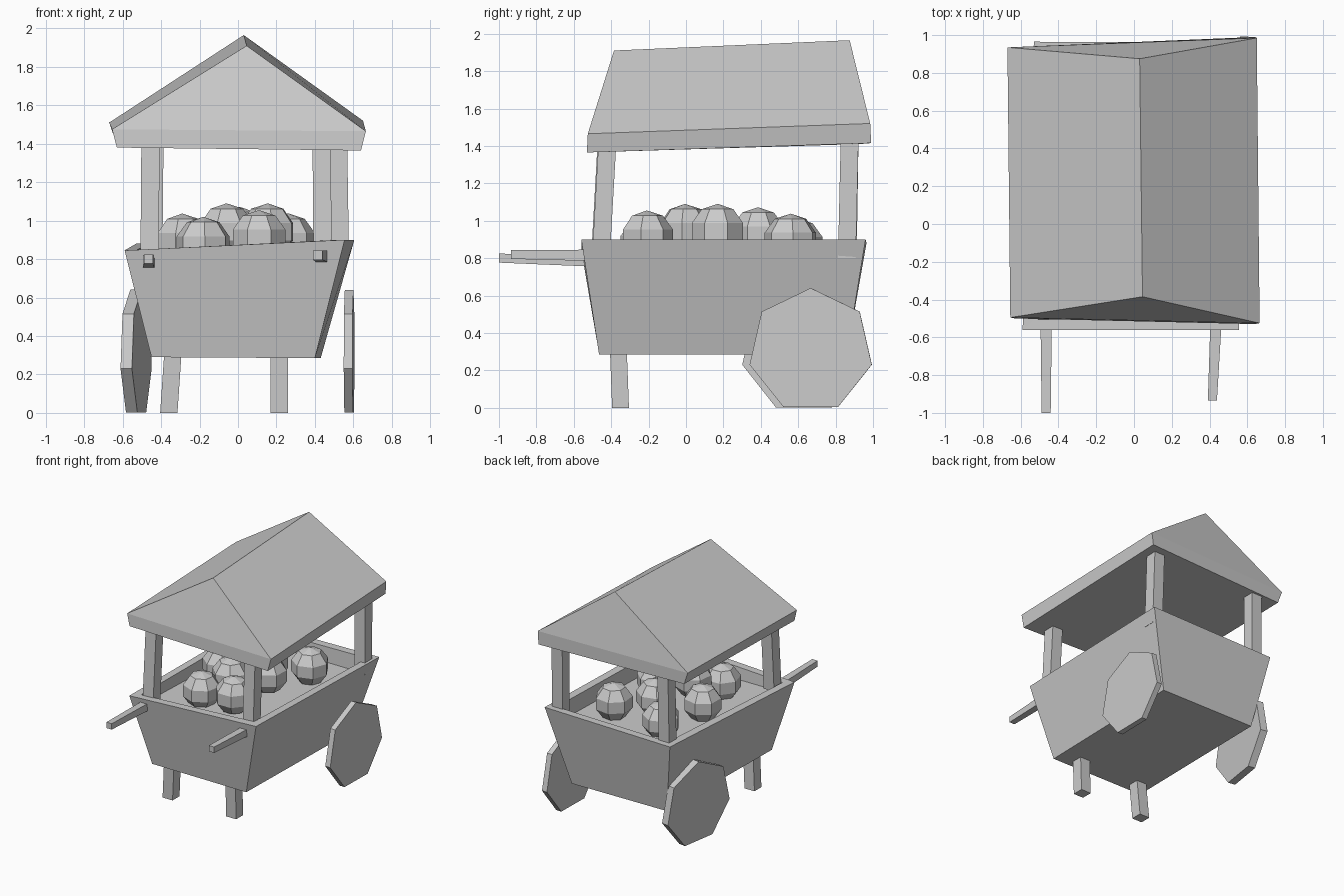
import bpy, bmesh, math
from mathutils import Matrix, Vector

if "Cube" in bpy.data.objects:
    bpy.data.objects.remove(bpy.data.objects["Cube"])


def finish(name, bm):
    bmesh.ops.recalc_face_normals(bm, faces=bm.faces)
    me = bpy.data.meshes.new(name)
    bm.to_mesh(me)
    bm.free()
    ob = bpy.data.objects.new(name, me)
    bpy.context.collection.objects.link(ob)
    return ob


def loft(bm, a, b):
    """Closed solid between two matching corner loops; returns the end cap."""
    va = [bm.verts.new(p) for p in a]
    vb = [bm.verts.new(p) for p in b]
    n = len(va)
    for i in range(n):
        j = (i + 1) % n
        bm.faces.new((va[i], va[j], vb[j], vb[i]))
    bm.faces.new(va[::-1])
    return bm.faces.new(vb)


def strut(name, p, q, w0, w1, lying=False):
    """Square bar from p to q, upright or lying along y."""
    def ring(c, w):
        h = w / 2
        loop = []
        for s, t in ((-h, -h), (h, -h), (h, h), (-h, h)):
            loop.append(Vector(c) + Vector((s, 0, t) if lying else (s, t, 0)))
        return loop
    bm = bmesh.new()
    loft(bm, ring(p, w0), ring(q, w1))
    return finish(name, bm)


# Tub with flared sides and a sunken tray
bm = bmesh.new()
top = loft(bm,
           [(-.45, -.465, .29), (.40, -.465, .285), (.43, .86, .285), (-.43, .86, .29)],
           [(-.59, -.56, .845), (.555, -.56, .90), (.605, .96, .90), (-.53, .965, .88)])
bmesh.ops.recalc_face_normals(bm, faces=bm.faces)
bmesh.ops.inset_region(bm, faces=[top], thickness=.09)
bmesh.ops.inset_region(bm, faces=[top], thickness=.012)
for v in top.verts:
    v.co.z = .77
finish("cart_tub", bm)

# Roof: gabled prism with eave boards and a flat underside
bm = bmesh.new()
under = [(-.63, -.50, 1.38), (.64, -.53, 1.365), (.64, .99, 1.415), (-.635, .93, 1.41)]
eave = [(-.655, -.495, 1.475), (.665, -.525, 1.465), (.65, .985, 1.52), (-.67, .935, 1.51)]
cap = loft(bm, under, eave)
fl, fr, br, bl = list(cap.verts)
bm.faces.remove(cap)
ridge_f = bm.verts.new((.045, -.385, 1.91))
ridge_b = bm.verts.new((.03, .875, 1.965))
for f in ((fl, fr, ridge_f), (fr, br, ridge_b, ridge_f),
          (br, bl, ridge_b), (bl, fl, ridge_f, ridge_b)):
    bm.faces.new(f)
finish("roof", bm)

# Roof posts
strut("post_front_left", (-.46, -.46, .80), (-.455, -.425, 1.42), .095, .095)
strut("post_front_right", (.44, -.455, .80), (.435, -.42, 1.42), .095, .095)
strut("post_back_right", (.53, .86, .80), (.52, .875, 1.44), .095, .095)
strut("post_back_left", (-.44, .865, .80), (-.435, .875, 1.44), .095, .095)

# Front legs
strut("leg_left", (-.36, -.35, 0), (-.338, -.362, .32), .09, .09)
strut("leg_right", (.215, -.35, 0), (.215, -.362, .32), .09, .09)

# Push handles
strut("handle_left", (-.465, -1, .80), (-.465, -.50, .785), .048, .06, True)
strut("handle_right", (.415, -.935, .82), (.435, -.50, .815), .048, .06, True)

# Seven-sided wheels
for name, c, r, width, yaw in (("wheel_left", (-.53, .63, .305), .337, .06, -9),
                               ("wheel_right", (.578, .667, .305), .335, .045, -1)):
    bm = bmesh.new()
    loops = []
    for x in (-width / 2, width / 2):
        loops.append([(x, r * math.sin(i * math.tau / 7), r * math.cos(i * math.tau / 7))
                      for i in range(7)])
    loft(bm, *loops)
    bm.transform(Matrix.Translation(c) @ Matrix.Rotation(math.radians(yaw), 4, 'Z'))
    finish(name, bm)

# Heap of faceted fruit: x, y and top height
R = .148
for i, (x, y, t) in enumerate([(.11, -.21, 1.055), (-.18, -.21, 1.02), (-.06, -.005, 1.09),
                               (.155, .17, 1.09), (-.29, .2, 1.037), (.01, .385, 1.072),
                               (.26, .56, 1.038), (-.19, .59, 1.015)]):
    bm = bmesh.new()
    bmesh.ops.create_uvsphere(bm, u_segments=7, v_segments=5, radius=R)
    bm.transform(Matrix.Translation((x, y, t - R)) @ Matrix.Rotation(i * .5, 4, 'Z'))
    finish(f"fruit_{i + 1}", bm)
